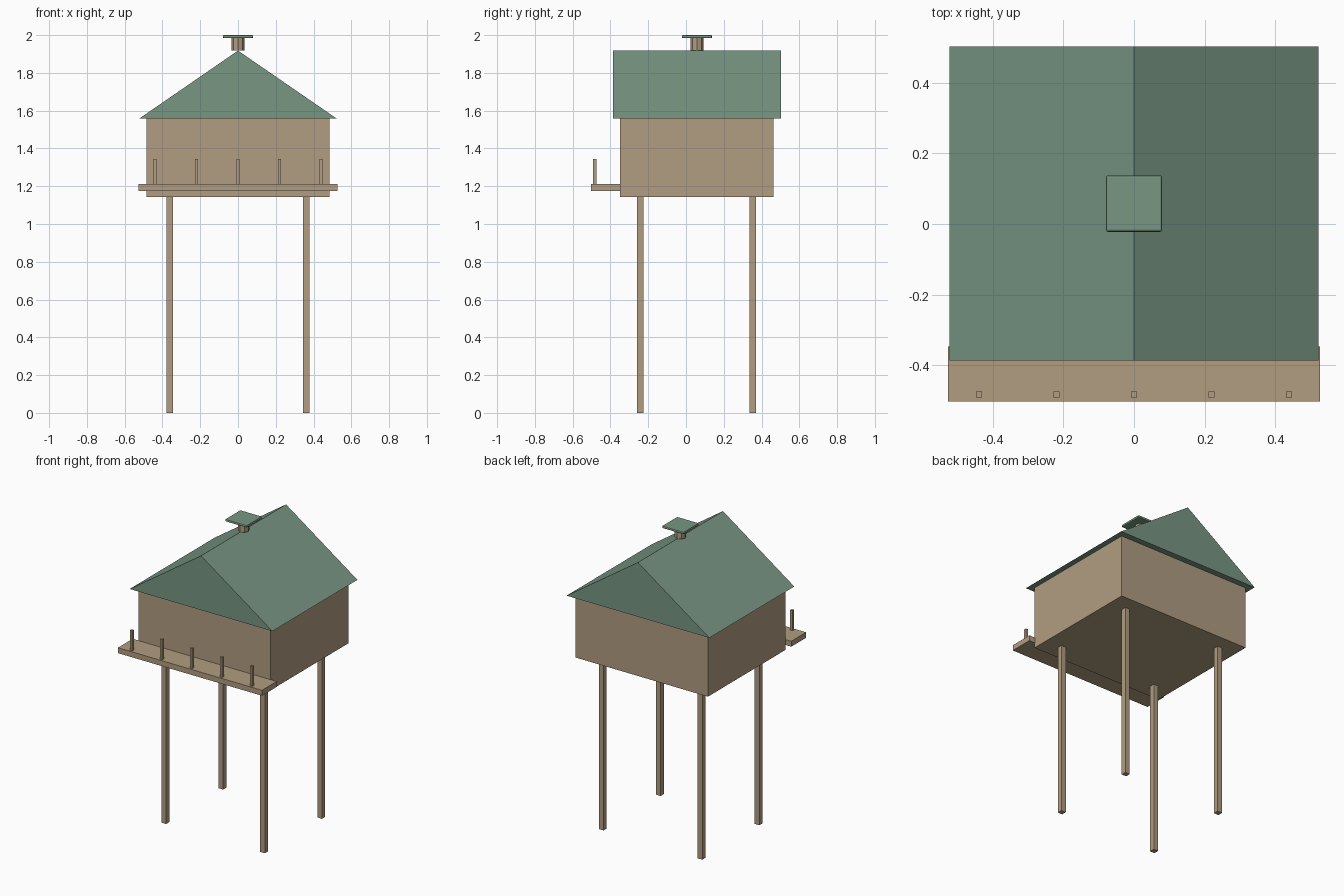
import bpy
import bmesh

cube = bpy.data.objects.get("Cube")
if cube:
    bpy.data.objects.remove(cube, do_unlink=True)


def material(name, rgb):
    mat = bpy.data.materials.new(name)
    mat.use_nodes = True
    colour = (*rgb, 1)
    mat.diffuse_color = colour
    mat.node_tree.nodes["Principled BSDF"].inputs["Base Color"].default_value = colour
    return mat


wood = material("tan wood", (0.44, 0.335, 0.22))
green = material("roof green", (0.185, 0.305, 0.225))


def finish(name, bm, mat):
    bmesh.ops.recalc_face_normals(bm, faces=bm.faces)
    mesh = bpy.data.meshes.new(name)
    bm.to_mesh(mesh)
    bm.free()
    mesh.materials.append(mat)
    obj = bpy.data.objects.new(name, mesh)
    bpy.context.collection.objects.link(obj)
    return obj


def box(name, low, high, mat):
    bm = bmesh.new()
    bmesh.ops.create_cube(bm, size=1)
    for v in bm.verts:
        v.co = [high[i] if v.co[i] > 0 else low[i] for i in range(3)]
    return finish(name, bm, mat)


def post(name, x, y, half, bottom, top):
    return box(name, (x - half, y - half, bottom), (x + half, y + half, top), wood)


# Cabin and its stilts
box("cabin_body", (-0.485, -0.35, 1.143), (0.485, 0.463, 1.56), wood)
for side, x in (("right", -0.362), ("left", 0.362)):
    for end, y in (("front", -0.243), ("back", 0.354)):
        post(f"{end}_{side}_stilt", x, y, 0.017, 0, 1.143)

# Front deck with railing posts
box("deck", (-0.528, -0.503, 1.176), (0.528, -0.348, 1.212), wood)
for i in range(5):
    post(f"railing_post_{i + 1}", (i - 2) * 0.22, -0.483, 0.0085, 1.212, 1.345)

# Gable roof: a triangle drawn out along the depth
bm = bmesh.new()
outline = [(-0.523, 1.558), (0.523, 1.558), (0, 1.918)]
gable = bm.faces.new([bm.verts.new((x, -0.387, z)) for x, z in outline])
drawn = bmesh.ops.extrude_face_region(bm, geom=[gable], use_keep_orig=True)
for v in drawn["geom"]:
    if isinstance(v, bmesh.types.BMVert):
        v.co.y = 0.503
finish("gable_roof", bm, green)

# Eight-sided flue on the ridge
bm = bmesh.new()
bmesh.ops.create_cone(bm, cap_ends=True, segments=8, radius1=0.035,
                      radius2=0.035, depth=0.07)
flue = finish("chimney_flue", bm, wood)
flue.location = (0, 0.058, 1.953)

# Thin flue cap with softened edges
cap = box("chimney_cap", (-0.08, -0.022, 1.984), (0.08, 0.138, 2), green)
bevel = cap.modifiers.new("edge_bevel", "BEVEL")
bevel.width = 0.006
bevel.segments = 2
